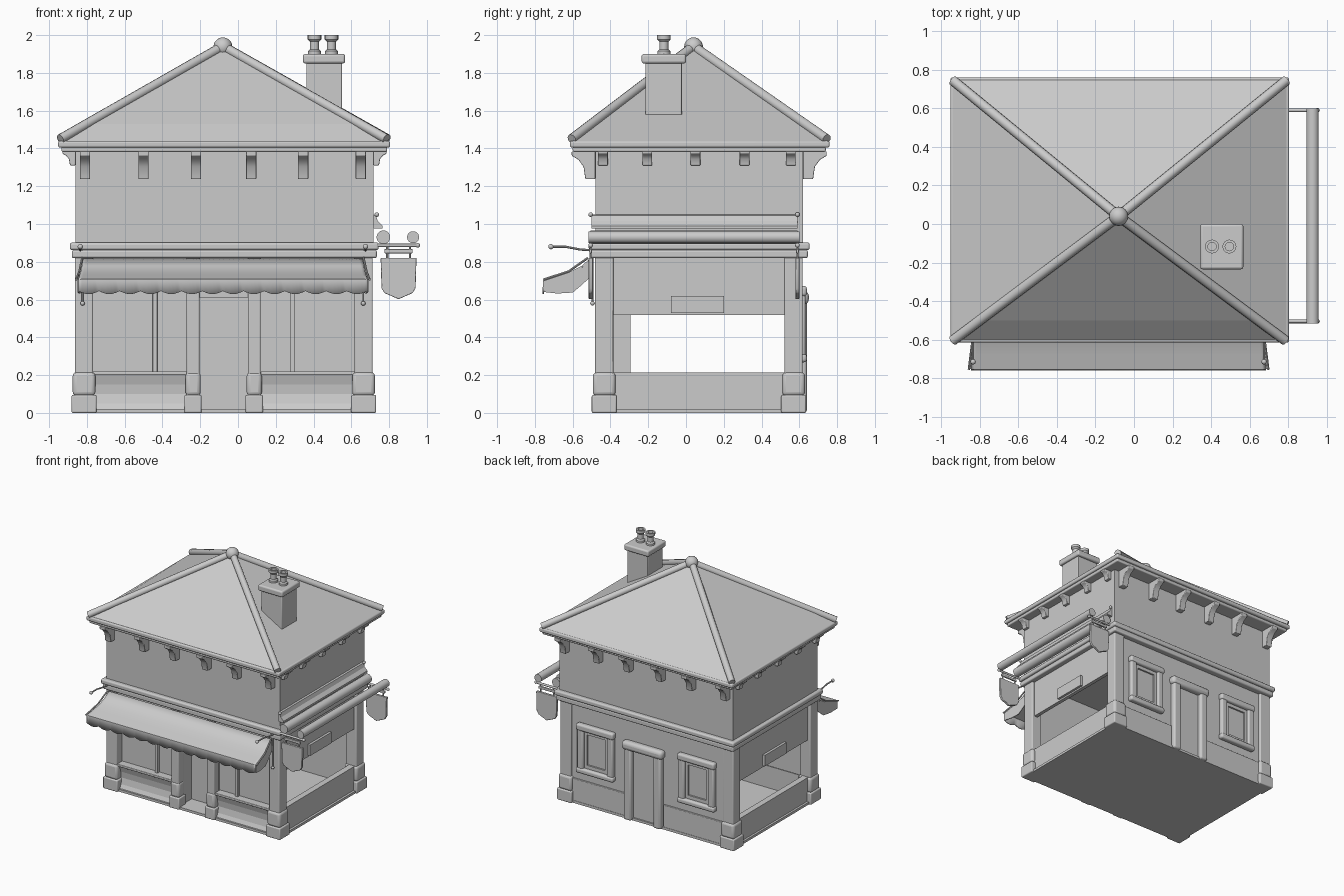
import bpy, bmesh, math
from mathutils import Vector

if "Cube" in bpy.data.objects:
    bpy.data.objects.remove(bpy.data.objects["Cube"])

grey = bpy.data.materials.new("plain_grey")
grey.diffuse_color = (0.6, 0.6, 0.6, 1)
grey.use_nodes = True
grey.node_tree.nodes["Principled BSDF"].inputs["Base Color"].default_value = grey.diffuse_color
CX, CY = -0.073, 0.07          # centre of the house body


def finish(name, bm, bevel=0.0, smooth=False, thick=0.0):
    bmesh.ops.recalc_face_normals(bm, faces=bm.faces[:])
    me = bpy.data.meshes.new(name)
    bm.to_mesh(me)
    bm.free()
    me.materials.append(grey)
    ob = bpy.data.objects.new(name, me)
    bpy.context.collection.objects.link(ob)
    if thick:
        m = ob.modifiers.new("thickness", 'SOLIDIFY')
        m.thickness, m.offset = thick, 0
    if bevel:
        m = ob.modifiers.new("bevel", 'BEVEL')
        m.width, m.segments = bevel, 3
    if smooth or bevel:
        bpy.ops.object.select_all(action='DESELECT')
        ob.select_set(True)
        bpy.context.view_layer.objects.active = ob
        bpy.ops.object.shade_smooth_by_angle(angle=math.radians(40))
    return ob


def box(name, x0, x1, y0, y1, z0, z1, bevel=0.0):
    bm = bmesh.new()
    bmesh.ops.create_cube(bm, size=1)
    for v in bm.verts:
        v.co = ((x0 + x1) / 2 + v.co.x * (x1 - x0), (y0 + y1) / 2 + v.co.y * (y1 - y0),
                (z0 + z1) / 2 + v.co.z * (z1 - z0))
    return finish(name, bm, bevel)


def prism(name, pts, vec, bevel=0.0):
    """Flat outline pushed along vec."""
    bm = bmesh.new()
    a = [bm.verts.new(p) for p in pts]
    b = [bm.verts.new(Vector(p) + Vector(vec)) for p in pts]
    bm.faces.new(a)
    bm.faces.new(b[::-1])
    n = len(a)
    for i in range(n):
        bm.faces.new((a[i], b[i], b[(i + 1) % n], a[(i + 1) % n]))
    return finish(name, bm, bevel)


def rod(name, pts, r, seg=12):
    """Round rod through points."""
    bm = bmesh.new()
    pts = [Vector(p) for p in pts]
    rings = []
    for i, p in enumerate(pts):
        d = (pts[min(i + 1, len(pts) - 1)] - pts[max(i - 1, 0)]).normalized()
        u = d.orthogonal().normalized() if not rings else (u - d * u.dot(d)).normalized()
        w = d.cross(u)
        rings.append([bm.verts.new(p + r * (math.cos(t) * u + math.sin(t) * w))
                      for t in (2 * math.pi * k / seg for k in range(seg))])
    for a, b in zip(rings, rings[1:]):
        for k in range(seg):
            bm.faces.new((a[k], a[(k + 1) % seg], b[(k + 1) % seg], b[k]))
    bm.faces.new(rings[0])
    bm.faces.new(rings[-1])
    return finish(name, bm, smooth=True)


def ball(name, p, r):
    bm = bmesh.new()
    bmesh.ops.create_uvsphere(bm, u_segments=16, v_segments=10, radius=r)
    bmesh.ops.translate(bm, vec=p, verts=bm.verts)
    return finish(name, bm, smooth=True)


def lathe(name, x, y, prof, seg=16):
    bm = bmesh.new()
    rings = [[bm.verts.new((x + r * math.cos(2 * math.pi * k / seg), y + r * math.sin(2 * math.pi * k / seg), z))
              for k in range(seg)] for r, z in prof]
    for a, b in zip(rings, rings[1:]):
        for k in range(seg):
            bm.faces.new((a[k], a[(k + 1) % seg], b[(k + 1) % seg], b[k]))
    bm.faces.new(rings[0])
    bm.faces.new(rings[-1])
    return finish(name, bm, smooth=True)


# floor, upper storey and the moulded band between storeys
box("floor", -0.86, 0.715, -0.48, 0.615, 0, 0.02)
box("upper_storey", -0.86, 0.717, -0.48, 0.62, 0.82, 1.40)
box("band_upper", -0.89, 0.745, -0.515, 0.655, 0.862, 0.902, 0.012)
box("band_lower", -0.88, 0.735, -0.505, 0.645, 0.82, 0.862, 0.01)


# posts with stepped bases
def post(name, x, y, w, b):
    box(name, x - w, x + w, y - w, y + w, 0, 0.83, 0.008)
    box(name + "_base", x - b, x + b, y - b, y + b, 0, 0.095, 0.008)
    box(name + "_base_top", x - b + 0.006, x + b - 0.006, y - b + 0.006, y + b - 0.006, 0.09, 0.215, 0.02)


for x in (-0.815, 0.665):
    for y in (-0.433, 0.57):
        post("corner_post", x, y, 0.048, 0.066)
for x in (-0.238, 0.086):
    post("front_post", x, -0.447, 0.034, 0.046)

# shop front: panels, sills, panes, mullions, top board
for x0, x1, xm in ((-0.77, -0.27, -0.44), (0.12, 0.62, 0.29)):
    pts = [(x0, y, z) for y, z in ((-0.40, 0), (-0.475, 0), (-0.45, 0.05), (-0.44, 0.10), (-0.445, 0.15),
                                   (-0.46, 0.2), (-0.40, 0.2))]
    prism("shop_panel", pts, (x1 - x0, 0, 0))
    box("shop_sill", x0, x1, -0.475, -0.40, 0.20, 0.22, 0.005)
    box("shop_pane", x0, x1, -0.41, -0.40, 0.21, 0.66)
    box("mullion", xm - 0.013, xm + 0.013, -0.435, -0.40, 0.21, 0.66, 0.004)
box("shop_top_board", -0.80, 0.65, -0.465, -0.40, 0.65, 0.83)

# recessed front entry
box("front_door", -0.21, 0.06, -0.31, -0.295, 0, 0.66)
box("entry_lintel", -0.21, 0.06, -0.45, -0.295, 0.61, 0.66)
for x in (-0.22, 0.055):
    box("entry_side", x, x + 0.015, -0.45, -0.295, 0, 0.66)

# open side walls
for s in (-1, 1):
    def sx(d):
        return CX + s * d
    for name, y0, y1, z0, z1, d0, d1 in (("side_low_wall", -0.40, 0.55, 0, 0.213, 0.72, 0.77),
                                         ("side_high_wall", -0.40, 0.55, 0.517, 0.83, 0.735, 0.765),
                                         ("side_plaque", -0.08, 0.20, 0.53, 0.62, 0.74, 0.785)):
        a, b = sorted((sx(d0), sx(d1)))
        box(name, a, b, y0, y1, z0, z1)

# back wall, plinth, windows and door
box("back_wall", -0.80, 0.65, 0.575, 0.598, 0, 0.83)
for x0, x1 in ((-0.78, -0.22), (0.13, 0.63)):
    box("back_plinth", x0, x1, 0.59, 0.612, 0, 0.20, 0.005)
for x in (0.39, -0.53):
    for z, h in ((0.29, 0.022), (0.645, 0.027)):
        box("window_rail", x - 0.17, x + 0.17, 0.59, 0.64, z - h, z + h, 0.015)
    for dx in (-0.135, 0.135):
        box("window_jamb", x + dx - 0.028, x + dx + 0.028, 0.59, 0.632, 0.30, 0.64, 0.012)
    for z in (0.325, 0.605):
        box("window_inner_rail", x - 0.11, x + 0.11, 0.59, 0.612, z - 0.015, z + 0.015)
    for dx in (-0.095, 0.095):
        box("window_inner_stile", x + dx - 0.013, x + dx + 0.013, 0.59, 0.612, 0.32, 0.61)
for x in (-0.18, 0.09):
    box("door_jamb", x - 0.035, x + 0.035, 0.58, 0.64, 0, 0.60, 0.015)
box("door_lintel", -0.23, 0.14, 0.58, 0.65, 0.575, 0.645, 0.025)
box("back_door", -0.15, 0.06, 0.59, 0.603, 0, 0.58)

# eaves and roof, with a steeper strip along the front
box("soffit", -0.935, 0.79, -0.60, 0.74, 1.382, 1.41, 0.008)
box("eave_board", -0.952, 0.805, -0.615, 0.76, 1.405, 1.44, 0.01)
apex = (-0.08, 0.04, 1.94)
bm = bmesh.new()
fl, fr, br, bl, ml, mr, ap = [bm.verts.new(p) for p in (
    (-0.95, -0.605, 1.435), (0.80, -0.605, 1.435), (0.80, 0.755, 1.435), (-0.95, 0.755, 1.435),
    (-0.81, -0.50, 1.53), (0.655, -0.50, 1.53), apex)]
for f in ((fl, fr, mr, ml), (ml, mr, ap), (fr, br, ap, mr), (br, bl, ap), (bl, fl, ml, ap), (fl, bl, br, fr)):
    bm.faces.new(f)
finish("roof", bm)
for x, y in ((-0.94, -0.605), (0.785, -0.605), (0.79, 0.745), (-0.94, 0.745)):
    rod("roof_ridge", [(x, y, 1.45), apex], 0.026)
ball("roof_finial", (-0.08, 0.04, 1.938), 0.05)

# curved brackets under the eaves
PROF = ((0, 0), (1, 0), (1, -0.16), (0.72, -0.3), (0.5, -0.55), (0.42, -1), (0, -1))
for x in (-0.81, -0.50, -0.222, 0.07, 0.345, 0.65):
    for s, y in ((-1, -0.48), (1, 0.62)):
        prism("eave_bracket", [(x - 0.027, y + s * a * 0.125, 1.385 + b * 0.148) for a, b in PROF],
              (0.054, 0, 0), 0.005)
for y in (-0.44, -0.205, 0.05, 0.31, 0.555):
    for s, x in ((-1, -0.86), (1, 0.717)):
        prism("side_eave_bracket", [(x + s * a * 0.07, y - 0.026, 1.385 + b * 0.075) for a, b in PROF],
              (0, 0.052, 0), 0.005)

# chimney with two pots
box("chimney", 0.362, 0.55, -0.215, -0.022, 1.575, 1.87, 0.006)
box("chimney_cap", 0.344, 0.567, -0.235, 0.0, 1.85, 1.90, 0.012)
for x in (0.405, 0.495):
    lathe("chimney_pot", x, -0.117, ((0.034, 1.89), (0.034, 1.915), (0.024, 1.925), (0.024, 1.965),
                                     (0.036, 1.978), (0.036, 2.0), (0.022, 2.0), (0.022, 1.97)))

# scalloped awning with side flaps
CURVE = ((-0.505, 0.815), (-0.55, 0.775), (-0.61, 0.745), (-0.68, 0.725), (-0.752, 0.705))
N, ACX = 14 * 6, -0.08
bm = bmesh.new()
rows = []
for j, (y, z) in enumerate(CURVE + ((-0.756, 0.645),)):
    half = 0.74 + 0.025 * min(j, 4) / 4
    rows.append([bm.verts.new((ACX + half * (2 * i / N - 1), y,
                               z - (0.016 * abs(math.sin(math.pi * i / 6)) if j == 5 else 0)))
                 for i in range(N + 1)])
for a, b in zip(rows, rows[1:]):
    for i in range(N):
        bm.faces.new((a[i], a[i + 1], b[i + 1], b[i]))
finish("awning", bm, smooth=True, thick=0.008)
FLAP = CURVE + ((-0.752, 0.64), (-0.68, 0.632), (-0.60, 0.637), (-0.56, 0.67), (-0.505, 0.72))
for s in (-1, 1):
    prism("awning_flap", [(ACX + s * (0.735 + 0.12 * (-0.505 - y)), y, z) for y, z in FLAP], (s * 0.006, 0, 0))
    # awning rods with knobs
    x = ACX + s * 0.755
    rod("awning_arm", [(x, -0.49, 0.86), (x, -0.56, 0.865), (x, -0.64, 0.88), (x, -0.715, 0.88)], 0.006, 8)
    ball("awning_arm_knob", (x, -0.715, 0.88), 0.014)
    rod("awning_pull", [(x - s * 0.01, -0.495, 0.87), (x - s * 0.012, -0.495, 0.58)], 0.005, 8)
    ball("awning_pull_knob", (x - s * 0.012, -0.495, 0.58), 0.012)
    rod("awning_edge_rod", [(x - s * 0.01, -0.52, 0.82), (x + s * 0.005, -0.62, 0.75), (x + s * 0.022, -0.755, 0.705)],
        0.006, 8)

# side canopy rollers, hood and hanging shields
rod("wall_roller", [(0.77, -0.505, 0.93), (0.77, 0.59, 0.93)], 0.036, 20)
rod("outer_roller", [(0.927, -0.515, 0.93), (0.927, 0.60, 0.93)], 0.032, 20)
HOOD = ((0.717, 1.05), (0.73, 1.045), (0.74, 1.015), (0.765, 0.99), (0.765, 0.975), (0.717, 0.975))
prism("roller_hood", [(x, -0.50, z) for x, z in HOOD], (0, 1.09, 0))
for y in (-0.505, 0.59):
    rod("canopy_arm", [(0.71, y, 0.887), (0.955, y, 0.887)], 0.009, 10)
    ball("canopy_arm_knob", (0.952, y, 0.887), 0.012)
    ball("hood_knob", (0.735, y, 1.05), 0.012)
    box("shield_hanger", 0.775, 0.925, y - 0.007, y + 0.007, 0.845, 0.867, 0.004)
    for x in (0.79, 0.91):
        rod("shield_link", [(x, y, 0.815), (x, y, 0.887)], 0.006, 8)
    shield = ((0.755, 0.82), (0.945, 0.82), (0.94, 0.66), (0.925, 0.635), (0.85, 0.602), (0.775, 0.635), (0.76, 0.66))
    prism("hanging_shield", [(x, y - 0.01, z) for x, z in shield], (0, 0.02, 0), 0.004)
